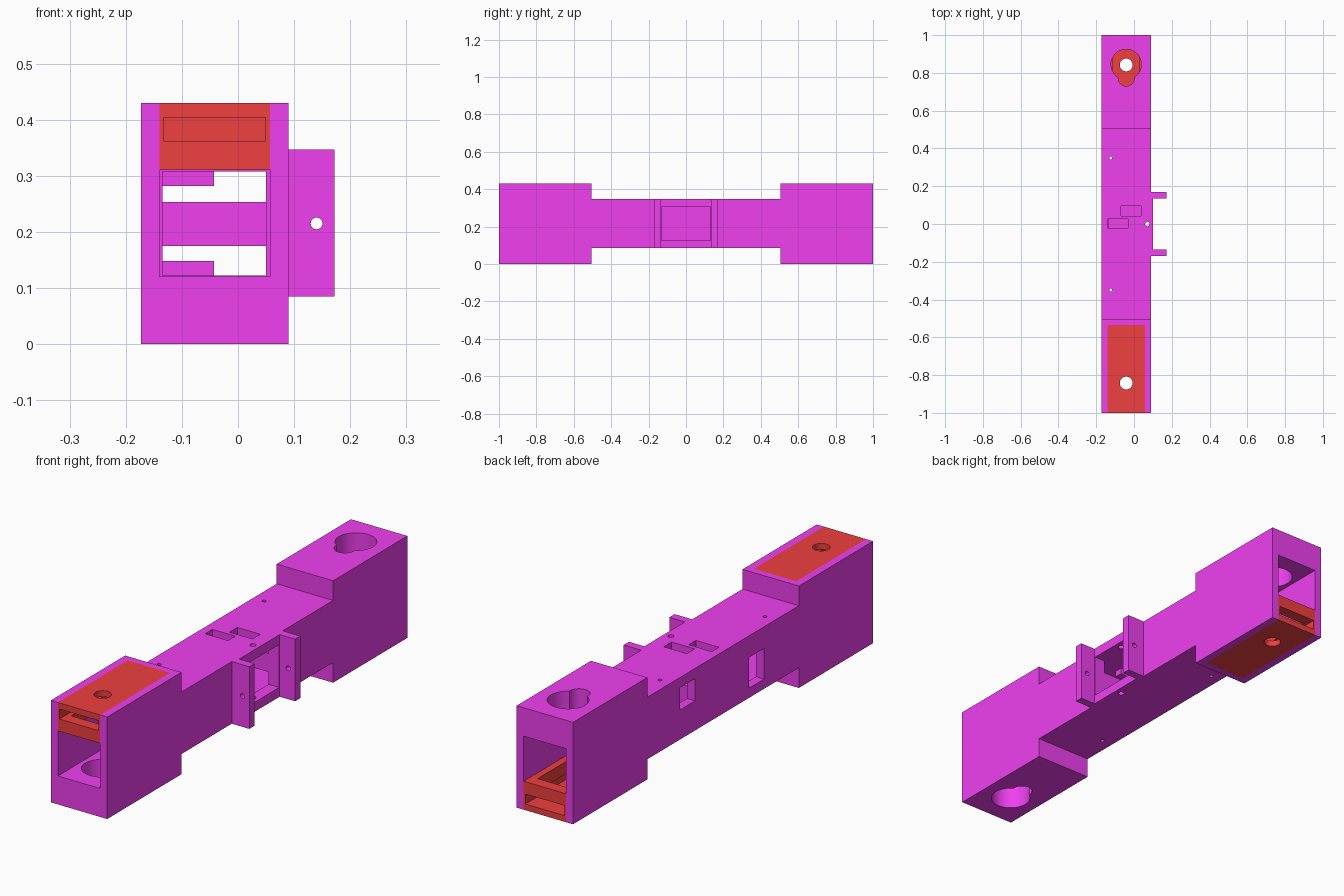
import bpy, bmesh
from mathutils import Matrix

if "Cube" in bpy.data.objects:
    bpy.data.objects.remove(bpy.data.objects["Cube"])

CX = -0.0415  # centre line of the body in x


def material(name, color):
    m = bpy.data.materials.new(name)
    m.diffuse_color = (*color, 1)
    m.use_nodes = True
    m.node_tree.nodes["Principled BSDF"].inputs["Base Color"].default_value = m.diffuse_color
    return m


MAGENTA = material("magenta", (0.87, 0.05, 0.87))
RED = material("red", (0.87, 0.05, 0.05))


def make(name, bm, mat=None):
    bmesh.ops.recalc_face_normals(bm, faces=bm.faces)
    me = bpy.data.meshes.new(name)
    bm.to_mesh(me)
    bm.free()
    ob = bpy.data.objects.new(name, me)
    bpy.context.collection.objects.link(ob)
    if mat:
        me.materials.append(mat)
    return ob


def box(name, x, y, z, mat=None):
    bm = bmesh.new()
    bmesh.ops.create_cube(bm, size=1)
    for v in bm.verts:
        v.co = [(r[0] + r[1]) / 2 + c * (r[1] - r[0]) for c, r in zip(v.co, (x, y, z))]
    return make(name, bm, mat)


def cylinder(name, pos, r, depth, axis="Z", seg=32):
    bm = bmesh.new()
    rot = Matrix.Rotation(1.5707963, 4, "X") if axis == "Y" else Matrix()
    bmesh.ops.create_cone(bm, cap_ends=True, segments=seg, radius1=r, radius2=r,
                          depth=depth, matrix=Matrix.Translation(pos) @ rot)
    return make(name, bm)


def boolean(ob, others, op="DIFFERENCE"):
    bpy.context.view_layer.objects.active = ob
    for c in others:
        m = ob.modifiers.new("bool", "BOOLEAN")
        m.operation, m.object, m.solver = op, c, "EXACT"
        bpy.ops.object.modifier_apply(modifier=m.name)
        bpy.data.objects.remove(c)


def flip(y, z, s):
    """Half-turn about the long body's x axis when s is +1."""
    if s < 0:
        return y, z
    return (-y[1], -y[0]), (0.43 - z[1], 0.43 - z[0])


# body: dumbbell side profile extruded across x
profile = [(-1, 0), (-.505, 0), (-.505, .085), (.505, .085), (.505, 0), (1, 0),
           (1, .43), (.505, .43), (.505, .347), (-.505, .347), (-.505, .43), (-1, .43)]
bm = bmesh.new()
face = bm.faces.new([bm.verts.new((-.173, y, z)) for y, z in profile])
ext = bmesh.ops.extrude_face_region(bm, geom=[face])
bmesh.ops.translate(bm, vec=(.263, 0, 0),
                    verts=[v for v in ext["geom"] if isinstance(v, bmesh.types.BMVert)])
body = make("body", bm, MAGENTA)

# raised side lip between the tabs
boolean(body, [box("lip", (.06, .10), (-.14, .14), (.085, .347))], "UNION")

# long inner channel, side opening, top slots and wall windows
cuts = [box("channel", (-.135, .05), (-.6, .6), (.122, .308)),
        box("side_opening", (.03, .13), (-.132, .132), (.125, .306)),
        box("slot_a", (-.07, .037), (.043, .095), (.25, .4)),
        box("slot_b", (-.138, -.031), (-.022, .026), (.25, .4)),
        box("window_a", (-.2, -.1), (.187, .287), (.21, .304)),
        box("window_b", (-.2, -.1), (-.273, -.173), (.126, .255)),
        cylinder("lip_hole", (.07, 0, .2), .012, .6, seg=24)]
for s in (-1, 1):
    # end pocket, keyhole opening and pin holes
    y, z = flip((-1.1, -.535), (.12, .5), s)
    cuts.append(box("pocket", (-.14, .057), y, z))
    zk = .37 if s > 0 else .06
    cuts += [cylinder("keyhole", (CX, .845 * s, zk), .08, .2, seg=48),
             cylinder("keyhole_lobe", (CX, .772 * s, zk), .042, .2),
             cylinder("pin_hole", (-.123, .35 * s, .2), .008, .6, seg=16)]
boolean(body, cuts)

for s in (-1, 1):
    side = "front" if s < 0 else "back"

    # mounting tab with a screw hole
    tab = box(side + "_tab", (.088, .172), sorted((.135 * s, .17 * s)), (.085, .347), MAGENTA)
    boolean(tab, [cylinder("hole", (.14, .15 * s, .215), .0105, .2, "Y", 24)])

    # inner partition bars
    ys = sorted((.135 * s, .17 * s))
    box(side + "_partition", (-.137, .052), ys, (.175, .253), MAGENTA)
    for i, z in enumerate(((.12, .148), (.282, .31))):
        box(f"{side}_half_bar_{i}", (-.137, -.043), ys, z, MAGENTA)

    # red slide block with end slot, inner tray opening and bolt hole
    y, z = flip((-1, -.535), (.31, .43), s)
    block = box(side + "_slide_block", (-.14, .057), y, z, RED)
    y1, z1 = flip((-1.1, -.58), (.362, .404), s)
    y2, z2 = flip((-.95, -.6), (.25, .38), s)
    boolean(block, [box("slot", (-.133, .049), y1, z1),
                    box("tray", (-.113, .027), y2, z2),
                    cylinder("bolt", (CX, .842 * s, .215), .034, .6)])

# smooth round holes, keep edges sharp
for ob in bpy.context.collection.objects:
    ob.select_set(True)
bpy.context.view_layer.objects.active = body
bpy.ops.object.shade_smooth_by_angle()
